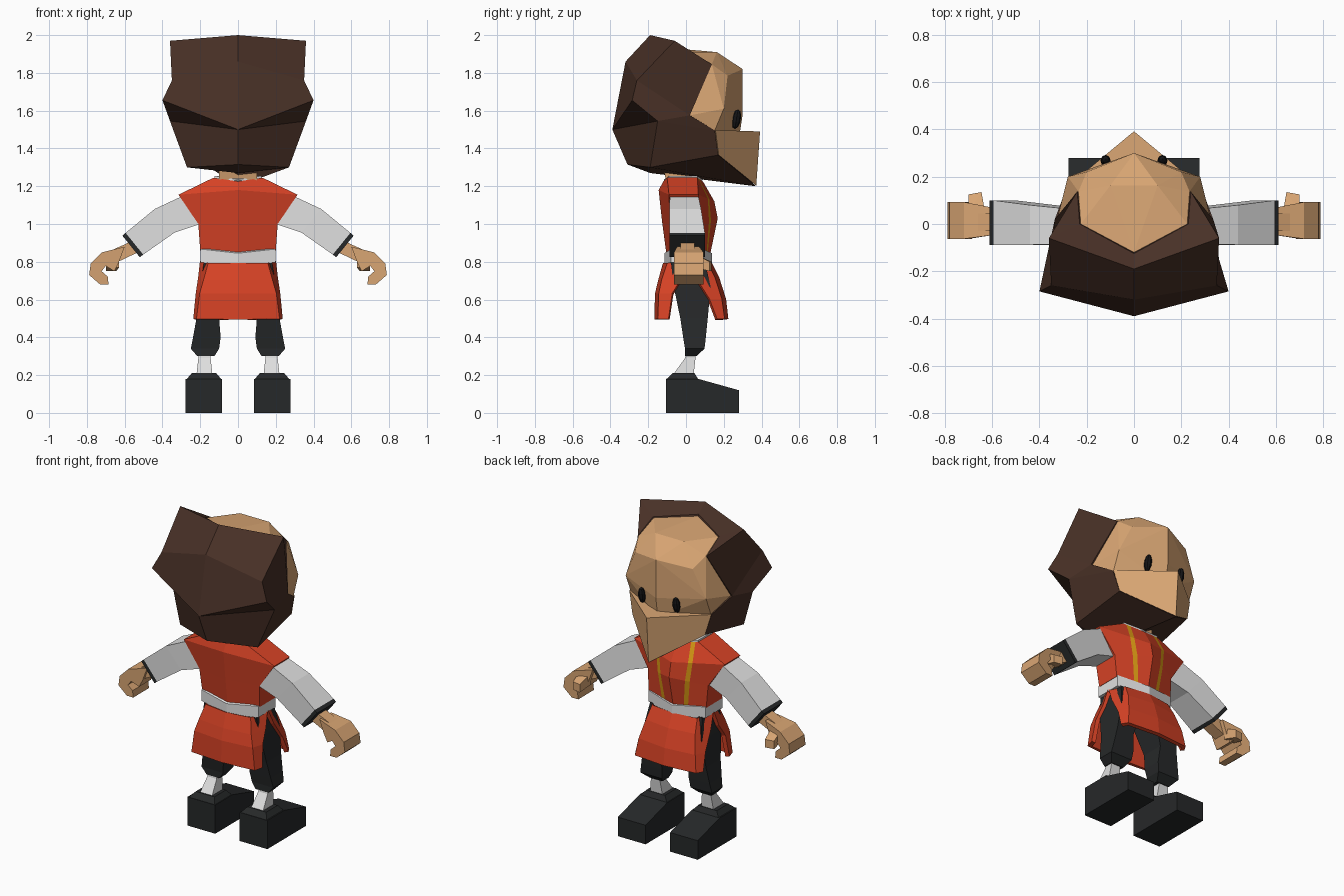
import bpy, bmesh, math
from mathutils import Vector

cube = bpy.data.objects.get("Cube")
if cube:
    bpy.data.objects.remove(cube, do_unlink=True)


def material(name, rgb):
    lin = [((c / 255 + 0.055) / 1.055) ** 2.4 for c in rgb] + [1]
    m = bpy.data.materials.new(name)
    m.use_nodes = True
    m.diffuse_color = lin
    bsdf = m.node_tree.nodes["Principled BSDF"]
    bsdf.inputs["Base Color"].default_value = lin
    bsdf.inputs["Roughness"].default_value = 0.9
    return m


SKIN = material("tan skin", (216, 165, 115))
HAIR = material("dark brown hair", (72, 48, 38))
RED = material("red cloth", (214, 66, 37))
WHITE = material("white cloth", (224, 224, 224))
BLACK = material("black cloth", (38, 40, 41))
GOLD = material("gold trim", (216, 152, 20))
EYE = material("eye black", (20, 20, 22))


def finish(name, bm, mats):
    bmesh.ops.remove_doubles(bm, verts=bm.verts, dist=0.0005)
    bmesh.ops.recalc_face_normals(bm, faces=bm.faces)
    me = bpy.data.meshes.new(name)
    bm.to_mesh(me)
    bm.free()
    for m in mats:
        me.materials.append(m)
    ob = bpy.data.objects.new(name, me)
    bpy.context.collection.objects.link(ob)
    return ob


def mirrored(pts):
    return list(pts) + [(-x, y, z) for x, y, z in pts]


def hull(name, pts, mat):
    """Faceted solid around a few corner points."""
    bm = bmesh.new()
    for p in pts:
        bm.verts.new(p)
    bmesh.ops.remove_doubles(bm, verts=bm.verts, dist=0.0005)
    out = bmesh.ops.convex_hull(bm, input=bm.verts)
    loose = [v for v in bm.verts if not v.link_faces]
    bmesh.ops.delete(bm, geom=loose, context="VERTS")
    bmesh.ops.dissolve_limit(bm, angle_limit=math.radians(1),
                             verts=bm.verts, edges=bm.edges)
    return finish(name, bm, [mat])


def half_mesh(name, pts, faces, mats, index=lambda i: 0):
    """Half of a symmetric part, joined with its reflection in x."""
    bm = bmesh.new()
    for s in (1, -1):
        vs = [bm.verts.new((s * x, y, z)) for x, y, z in pts]
        for i, f in enumerate(faces):
            face = bm.faces.new([vs[k] for k in f][::s])
            face.material_index = index(i)
    return finish(name, bm, mats)


def grid_faces(rows, cols):
    return [(r * cols + c, r * cols + c + 1, (r + 1) * cols + c + 1, (r + 1) * cols + c)
            for r in range(rows - 1) for c in range(cols - 1)]


def loft(name, rings, mats, index=lambda r: 0):
    """Closed tube through rings of equal point count, with end caps."""
    bm = bmesh.new()
    vs = [[bm.verts.new(p) for p in ring] for ring in rings]
    n = len(rings[0])
    for r in range(len(rings) - 1):
        for k in range(n):
            f = bm.faces.new((vs[r][k], vs[r][(k + 1) % n],
                              vs[r + 1][(k + 1) % n], vs[r + 1][k]))
            f.material_index = index(r)
    bm.faces.new(vs[0][::-1])
    bm.faces.new(vs[-1]).material_index = index(len(rings) - 2)
    return finish(name, bm, mats)


def box_ring(x0, x1, y0, y1, z, s):
    return [(s * x0, y0, z), (s * x1, y0, z), (s * x1, y1, z), (s * x0, y1, z)]


# Hair and beard: one faceted shell, open round the face
hair = [(0, -.19, 2.0), (.36, -.06, 1.97), (0, -.32, 1.86), (.35, -.26, 1.76),
        (0, -.39, 1.5), (.40, -.285, 1.655), (.36, -.15, 1.545), (0, -.31, 1.315),
        (.27, -.19, 1.3), (.24, .137, 1.845), (.335, .02, 1.575), (.285, .153, 1.495),
        (.25, .17, 1.365), (0, .37, 1.2), (0, -.125, 1.945), (.23, 0, 1.915),
        (0, -.19, 1.27), (0, 0, 1.6)]
hair_faces = [(0, 1, 3, 2), (2, 3, 5, 4), (4, 5, 6), (4, 6, 8, 7), (7, 8, 16),
              (1, 9, 10, 3), (3, 10, 6, 5), (6, 10, 11), (6, 11, 12, 8), (8, 12, 13, 16),
              (0, 14, 15, 1), (1, 15, 9), (14, 17, 15), (15, 17, 9), (9, 17, 10),
              (10, 17, 11), (11, 17, 12), (12, 17, 13)]
half_mesh("hair_and_beard", hair, hair_faces, [HAIR])

# Face and projecting muzzle
hull("face", mirrored([(0, -.12, 1.935), (.225, 0, 1.91), (.1, .163, 1.91), (.235, .137, 1.845),
                       (0, .3, 1.82), (.2, .22, 1.785), (0, .3, 1.58), (.28, .2, 1.61),
                       (.325, .02, 1.575), (.28, .15, 1.49), (0, .28, 1.45)]), SKIN)
hull("muzzle", mirrored([(0, .392, 1.49), (0, .372, 1.203), (.285, .156, 1.497),
                         (.252, .173, 1.365), (0, .1, 1.47)]), SKIN)

# Neck and collar
hull("neck", mirrored([(.1, -.12, 1.3), (.1, .04, 1.3), (.1, -.1, 1.2), (.1, .05, 1.2)]), SKIN)
hull("collar", mirrored([(.125, -.09, 1.255), (.125, .06, 1.255), (0, -.118, 1.235),
                         (0, .09, 1.235), (.125, -.09, 1.2), (.125, .06, 1.2)]), WHITE)

# Tunic: side x, side back y, side front y, side z, back y, back z, front y, front z, stripe x
torso_rows = [(.13, -.10, .06, 1.245, -.12, 1.225, .09, 1.225, .085),
              (.315, -.09, .065, 1.155, -.145, 1.18, .15, 1.12, .10),
              (.21, -.085, .08, 1.0, -.125, 1.0, .168, 1.03, .085),
              (.20, -.07, .085, .86, -.105, .85, .13, .85, .065)]
pts = []
for sx, yb, yf, z, by, bz, fy, fz, st in torso_rows:
    corner, centre = Vector((sx, yf, z)), Vector((0, fy, fz))
    pts += [(0, by, bz), (sx, yb, z), (sx, yf, z)]
    pts += [tuple(centre.lerp(corner, x / sx)) for x in (st + .026, st)] + [(0, fy, fz)]
faces = grid_faces(4, 6)
caps = [tuple(range(6)), tuple(range(18, 24))]
half_mesh("tunic", pts, faces + caps, [RED, GOLD],
          lambda i: 1 if i < len(faces) and i % 5 == 3 else 0)

# Belt
hull("belt", mirrored([(x, y, z + dz) for z in (.785, .855) for x, y, dz in
                       ((0, -.115, -.01), (.198, -.08, .012),
                        (.198, .09, .012), (0, .138, -.01))]), WHITE)

# Skirt flaps, split at the sides
back_flap = [(0, -.11, .79), (.15, -.09, .79), (.19, .01, .80),
             (0, -.135, .70), (.175, -.12, .70), (.20, -.02, .71),
             (0, -.152, .63), (.195, -.135, .63), (.212, -.07, .63),
             (0, -.155, .495), (.212, -.14, .495), (.225, -.09, .495)]
front_flap = [(0, .125, .79), (.15, .105, .79), (.19, .01, .80),
              (0, .165, .71), (.165, .145, .71), (.20, .05, .71),
              (0, .20, .60), (.19, .18, .60), (.212, .12, .60),
              (0, .212, .495), (.205, .195, .495), (.225, .16, .495)]
for name, p in (("skirt_back", back_flap), ("skirt_front", front_flap)):
    ob = half_mesh(name, p, grid_faces(4, 3), [RED])
    mod = ob.modifiers.new("thickness", "SOLIDIFY")
    mod.thickness, mod.offset = .025, 0

# Paired parts
HAND = [(.60, .88), (.72, .85), (.78, .79), (.788, .73), (.73, .68), (.685, .68),
        (.69, .722), (.722, .75), (.70, .778), (.655, .75), (.63, .80)]
SHOE = [(-.105, 0), (.28, 0), (.28, .12), (.065, .18), (-.105, .18)]
SLEEVE = [(.29, 1.15, .20, 1.0, -.085, .065), (.44, 1.08, .335, .955, -.088, .08),
          (.595, .953, .502, .838, -.088, .10), (.612, .938, .52, .824, -.088, .10)]
LEG = [(.0, .18, -.08, .10, .80), (.05, .20, -.065, .13, .67), (.10, .22, -.03, .115, .50),
       (.092, .238, -.015, .105, .40), (.10, .25, -.005, .098, .34), (.125, .215, -.005, .055, .30)]

for side, s in (("left", 1), ("right", -1)):
    # Eye
    bm = bmesh.new()
    bmesh.ops.create_uvsphere(bm, u_segments=8, v_segments=5, radius=1)
    for v in bm.verts:
        v.co = (s * .12 + v.co.x * .022, .267 + v.co.y * .024 + v.co.z * .008,
                1.555 + v.co.z * .052)
    finish(side + "_eye", bm, [EYE])

    # Sleeve with a dark cuff at its end
    loft(side + "_sleeve",
         [[(s * xt, y0, zt), (s * xt, y1, zt), (s * xb, y1, zb), (s * xb, y0, zb)]
          for xt, zt, xb, zb, y0, y1 in SLEEVE], [WHITE, BLACK], lambda r: 1 if r == 2 else 0)

    # Forearm, curled hand and thumb
    loft(side + "_forearm",
         [[(s * x, -.03, z), (s * x, .045, z), (s * x2, .045, z2), (s * x2, -.03, z2)]
          for x, z, x2, z2 in ((.56, .91, .53, .85), (.66, .865, .635, .80))], [SKIN])
    loft(side + "_hand", [[(s * x, y * (1 if x > .67 else .75), z) for x, z in HAND]
                          for y in (-.063, .093)], [SKIN])
    hull(side + "_thumb", [(s * x, y, z) for x, y, z in
                           ((.63, .05, .84), (.70, .05, .84), (.63, .05, .77), (.70, .05, .77),
                            (.645, .135, .80), (.70, .125, .80), (.645, .135, .75),
                            (.70, .125, .75))], SKIN)

    # Trouser leg, sock, ankle cuff and shoe
    loft(side + "_trouser_leg", [box_ring(*r, s) for r in LEG], [BLACK])
    loft(side + "_sock", [box_ring(.145, .21, 0, .05, .32, s),
                          box_ring(.145, .21, -.005, .05, .29, s),
                          box_ring(.135, .22, -.07, .04, .20, s)], [WHITE])
    loft(side + "_shoe_cuff", [box_ring(.088, .272, -.105, .065, .178, s),
                               box_ring(.115, .245, -.07, .045, .21, s)], [BLACK])
    loft(side + "_shoe", [[(s * x, y, z) for y, z in SHOE] for x in (.085, .278)], [BLACK])
